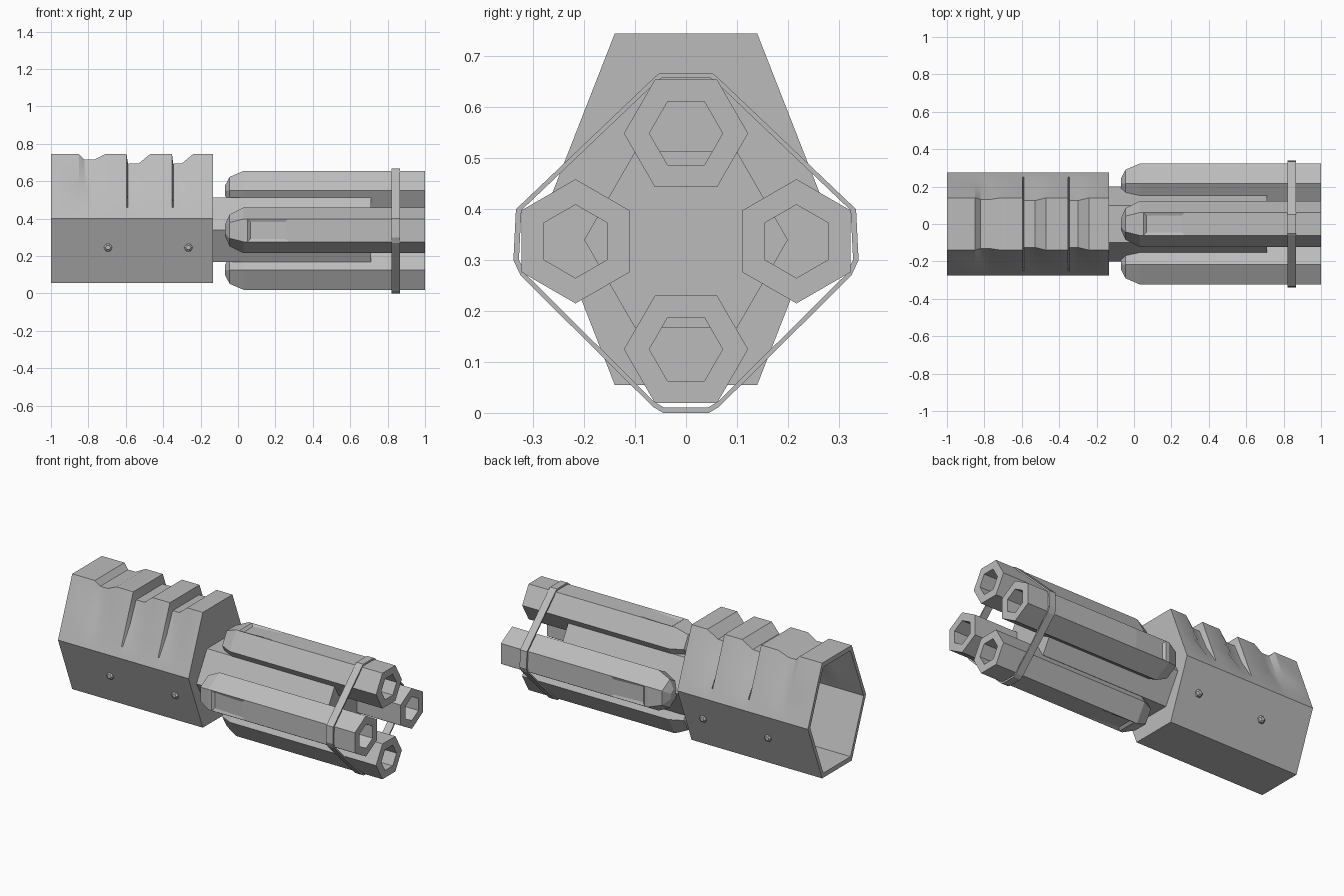
import bpy, bmesh, math

if "Cube" in bpy.data.objects:
    bpy.data.objects.remove(bpy.data.objects["Cube"])

metal = bpy.data.materials.new("grey metal")
metal.diffuse_color = (0.5, 0.5, 0.5, 1)
metal.use_nodes = True
metal.node_tree.nodes["Principled BSDF"].inputs["Base Color"].default_value = metal.diffuse_color


def finish(bm, name, smooth=None):
    bmesh.ops.recalc_face_normals(bm, faces=bm.faces)
    mesh = bpy.data.meshes.new(name)
    bm.to_mesh(mesh)
    bm.free()
    mesh.materials.append(metal)
    ob = bpy.data.objects.new(name, mesh)
    bpy.context.collection.objects.link(ob)
    if smooth:
        bpy.ops.object.select_all(action='DESELECT')
        ob.select_set(True)
        bpy.context.view_layer.objects.active = ob
        bpy.ops.object.shade_smooth_by_angle(angle=math.radians(smooth))
    return ob


def loft(rings, closed=False, caps=True):
    """Skin a chain of rings of (x, y, z) points; returns bmesh and side faces."""
    bm = bmesh.new()
    vs = [[bm.verts.new(p) for p in r] for r in rings]
    n = len(vs[0])
    pairs = list(zip(vs, vs[1:])) + ([(vs[-1], vs[0])] if closed else [])
    sides = [[bm.faces.new((a[i], a[(i + 1) % n], b[(i + 1) % n], b[i]))
              for i in range(n)] for a, b in pairs]
    if caps and not closed:
        bm.faces.new(vs[0])
        bm.faces.new(vs[-1])
    return bm, sides


def hexagon(x, cy, cz, r, turn=0.0):
    return [(x, cy + r * math.cos(turn + k * math.pi / 3),
             cz + r * math.sin(turn + k * math.pi / 3)) for k in range(6)]


# Housing: hollow six-sided shell with finger grooves across the upper part
def housing_ring(x, dip, scale=1.0):
    half = [(0.14, 0.055), (0.275, 0.40), (0.2515, 0.46),
            (0.2085 - 0.55 * dip, 0.57), (0.14 - 0.3 * dip, 0.745 - dip)]
    pts = half + [(-y, z) for y, z in reversed(half)]
    return [(x, y * scale, 0.4 + (z - 0.4) * scale) for y, z in pts]


stations = [(-1.0, 0), (-0.85, 0), (-0.82, 0.03), (-0.77, 0.03), (-0.71, 0),
            (-0.596, 0), (-0.588, 0.052), (-0.53, 0.05), (-0.47, 0),
            (-0.353, 0), (-0.346, 0.052), (-0.30, 0.05), (-0.24, 0), (-0.135, 0)]
inner = [housing_ring(min(x, -0.16), d, 0.92) for x, d in stations]
outer = [housing_ring(x, d) for x, d in stations]
bm, _ = loft(inner[::-1] + outer)
finish(bm, "housing", 28)

# Housing screws: little domed hex heads on both sides
for side in (-1, 1):
    for i, x in enumerate((-0.695, -0.265)):
        rings = []
        for r, out in ((0.023, -0.01), (0.023, 0.006), (0.013, 0.014)):
            rings.append([(x + r * math.cos(k * math.pi / 3), side * (0.214 + out),
                           0.245 + r * math.sin(k * math.pi / 3)) for k in range(6)])
        bm, _ = loft(rings)
        finish(bm, f"screw_{'front' if side < 0 else 'back'}_{i + 1}")

# Central hexagonal core
bm, _ = loft([hexagon(-0.15, 0, 0.34, 0.2), hexagon(0.71, 0, 0.34, 0.2)])
finish(bm, "core")

# Four hexagonal barrels around the core, each bored and with an outer recess
MID = 0.337
for name, ang in (("right", 0), ("top", 90), ("left", 180), ("bottom", 270)):
    a = math.radians(ang)
    cy, cz = 0.217 * math.cos(a), MID + 0.212 * math.sin(a)
    # first side face points away from the core
    turn = a - math.pi / 6
    profile = [(0.3, 0.072), (1.0, 0.072), (1.0, 0.122), (0.27, 0.122),
               (0.05, 0.122), (0.03, 0.122), (-0.045, 0.085), (-0.07, 0.03)]
    bm, sides = loft([hexagon(x, cy, cz, r, turn) for x, r in profile])
    recess = sides[3][0]
    bmesh.ops.recalc_face_normals(bm, faces=bm.faces)
    bmesh.ops.inset_region(bm, faces=[recess], thickness=0.022)
    for v in recess.verts:
        if v.co.x < 0.16:
            v.co.y -= 0.012 * math.cos(a)
            v.co.z -= 0.012 * math.sin(a)
    finish(bm, f"barrel_{name}")

# Thin band strapped around the barrels
half = [(0.045, 0.0), (0.065, 0.012), (0.325, 0.27), (0.339, 0.30),
        (0.334, 0.40), (0.06, 0.661), (0.05, 0.668)]
loop = half + [(-y, z) for y, z in reversed(half)]
rings = []
for x, s in ((0.82, 1), (0.865, 1), (0.865, 0.968), (0.82, 0.968)):
    rings.append([(x, y * s, 0.335 + (z - 0.335) * s) for y, z in loop])
bm, _ = loft(rings, closed=True)
finish(bm, "band")
